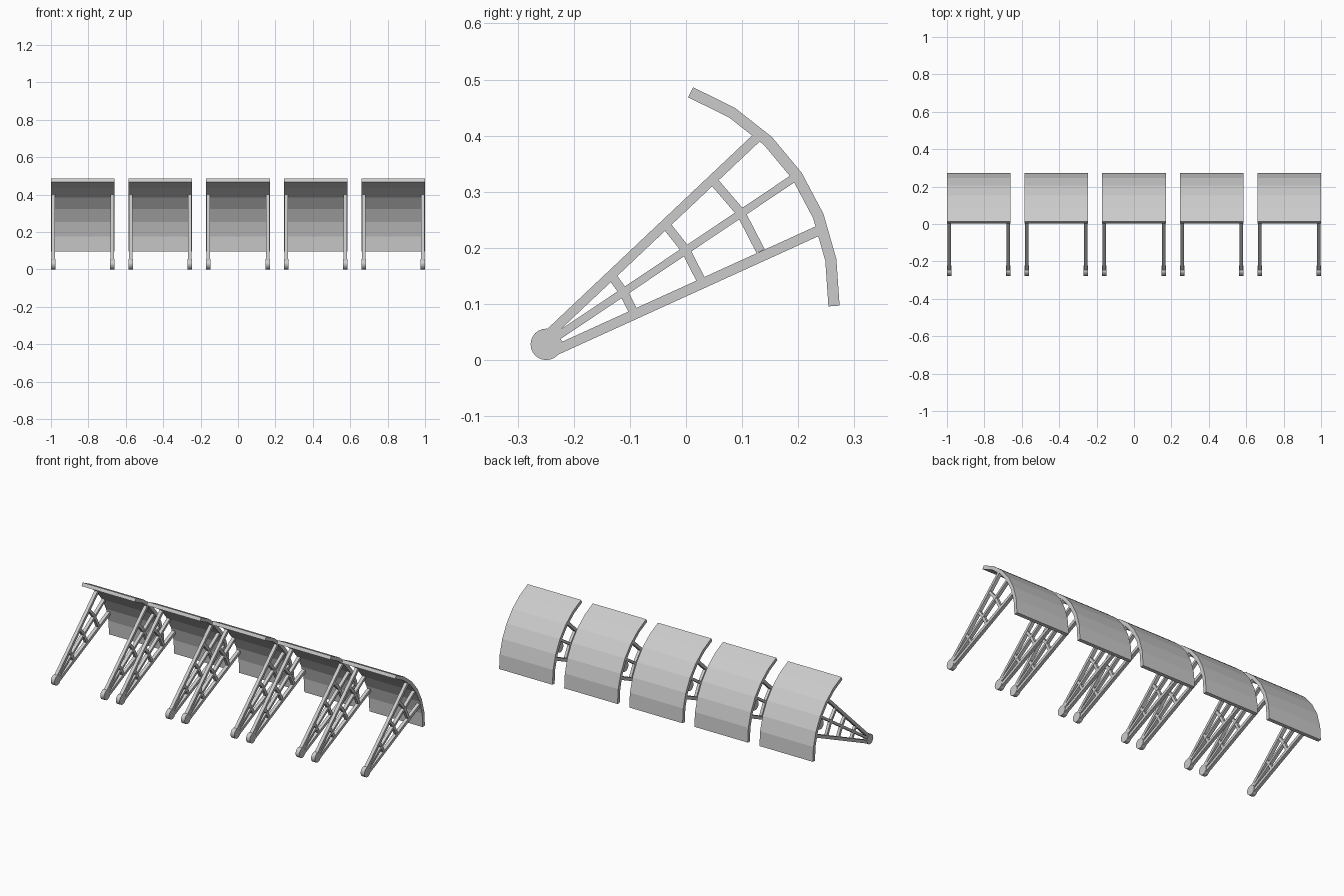
import bpy, bmesh
from math import sin, cos, radians, pi
from mathutils import Vector

if "Cube" in bpy.data.objects:
    bpy.data.objects.remove(bpy.data.objects["Cube"])


def prism(name, profile, x0, x1):
    """Extrude a (y, z) outline along x."""
    bm = bmesh.new()
    a = [bm.verts.new((x0, y, z)) for y, z in profile]
    b = [bm.verts.new((x1, y, z)) for y, z in profile]
    n = len(profile)
    bm.faces.new(a)
    bm.faces.new(b[::-1])
    for i in range(n):
        j = (i + 1) % n
        bm.faces.new((a[i], b[i], b[j], a[j]))
    bmesh.ops.recalc_face_normals(bm, faces=bm.faces)
    mesh = bpy.data.meshes.new(name)
    bm.to_mesh(mesh)
    bm.free()
    ob = bpy.data.objects.new(name, mesh)
    bpy.context.collection.objects.link(ob)
    return ob


def bar(name, p, q, width, xc, depth):
    """Flat bar between two (y, z) points."""
    p, q = Vector(p), Vector(q)
    d = (q - p).normalized()
    s = Vector((-d.y, d.x)) * width / 2
    return prism(name, [p + s, q + s, q - s, p - s], xc - depth / 2, xc + depth / 2)


# Faceted gate skin profile: six segments, ends cut square to the end segments
CY, CZ, R, T = -0.126, 0.111, 0.4, 0.02
STEP, START = 11.95, -2.0
angles = [radians(START + STEP * i) for i in range(7)]
outer = [Vector((CY + R * cos(a), CZ + R * sin(a))) for a in angles]
inner = [Vector((CY + (R - T) * cos(a), CZ + (R - T) * sin(a))) for a in angles]
for i, a in ((0, START + STEP / 2), (6, START + STEP * 5.5)):
    inner[i] = outer[i] - Vector((cos(radians(a)), sin(radians(a)))) * T
skin = outer + inner[::-1]

# Pivot hub profile
HUB = [(-0.249 + 0.028 * cos(2 * pi * i / 24), 0.028 + 0.028 * sin(2 * pi * i / 24))
       for i in range(24)]

# Truss: three radial arms and three bent cross braces
ARMS = [("upper_arm", (-0.247, 0.044), (0.129, 0.399), 0.017),
        ("middle_arm", (-0.24, 0.035), (0.199, 0.329), 0.014),
        ("lower_arm", (-0.24, 0.014), (0.239, 0.232), 0.018)]
BRACES = [((-0.133, 0.151), (-0.112, 0.122), (-0.094, 0.087)),
          ((-0.035, 0.240), (-0.001, 0.197), (0.026, 0.144)),
          ((0.049, 0.319), (0.098, 0.262), (0.133, 0.194))]

for k in range(-2, 3):
    x = 0.415 * k
    prism("curved_gate_panel", skin, x - 0.17, x + 0.17)
    for side in (-1, 1):
        xc = x + side * 0.158
        prism("pivot_hub", HUB, xc - 0.012, xc + 0.012)
        for name, p, q, w in ARMS:
            bar(name, p, q, w, xc, 0.019)
        for top, mid, low in BRACES:
            bar("upper_brace", top, mid, 0.016, xc, 0.016)
            bar("lower_brace", mid, low, 0.016, xc, 0.016)
